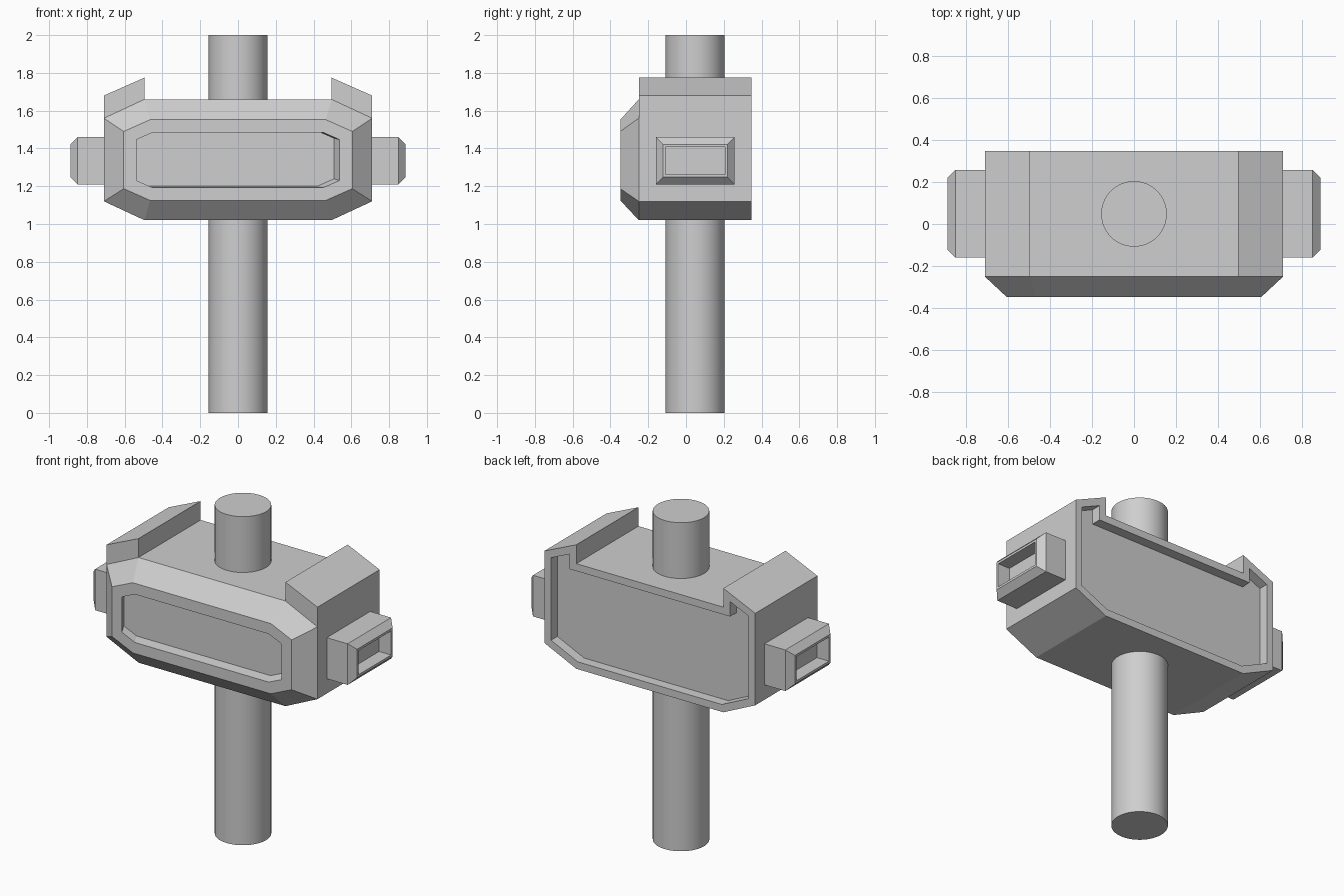
import bpy, bmesh
from mathutils import Vector

if "Cube" in bpy.data.objects:
    bpy.data.objects.remove(bpy.data.objects["Cube"], do_unlink=True)

grey = bpy.data.materials.new("light_grey")
grey.use_nodes = True
colour = (0.62, 0.62, 0.62, 1)
grey.diffuse_color = colour
grey.node_tree.nodes["Principled BSDF"].inputs["Base Color"].default_value = colour


def loft(name, rings, inset, recess, cap_start=True):
    """Join rings of points, close the ends and sink a recess in the last one."""
    bm = bmesh.new()
    loops = [[bm.verts.new(p) for p in ring] for ring in rings]
    count = len(loops[0])
    for a, b in zip(loops, loops[1:]):
        for i in range(count):
            j = (i + 1) % count
            bm.faces.new((a[i], a[j], b[j], b[i]))
    if cap_start:
        bm.faces.new(loops[0][::-1])
    end = bm.faces.new(loops[-1])
    bmesh.ops.recalc_face_normals(bm, faces=bm.faces[:])
    # The first inset makes the rim, the second makes the recess walls
    bmesh.ops.inset_individual(bm, faces=[end], thickness=inset, use_even_offset=True)
    bmesh.ops.inset_individual(bm, faces=[end], thickness=0.0005, use_even_offset=True)
    bmesh.ops.translate(bm, verts=end.verts[:], vec=Vector(recess))
    mesh = bpy.data.meshes.new(name)
    bm.to_mesh(mesh)
    bm.free()
    mesh.materials.append(grey)
    obj = bpy.data.objects.new(name, mesh)
    bpy.context.collection.objects.link(obj)
    return obj


def mirrored(half, y):
    """Full outline at depth y from the points of its +x half."""
    full = half + [(-x, z) for x, z in reversed(half)]
    return [(x, y, z) for x, z in full]


FRONT, SHOULDER, BACK = -0.348, -0.25, 0.348

# Housing with two raised ears and a recessed back panel
housing = [(0.495, 1.02), (0.71, 1.12), (0.71, 1.68), (0.495, 1.775), (0.495, 1.66)]
loft("housing", [mirrored(housing, SHOULDER), mirrored(housing, BACK)],
     0.045, (0, -0.06, 0))

# Sloping front bezel with a sunken panel
outer = [(0.495, 1.02), (0.71, 1.12), (0.71, 1.56), (0.495, 1.66)]
inner = [(0.465, 1.125), (0.605, 1.187), (0.605, 1.49), (0.465, 1.552)]
loft("front_bezel", [mirrored(outer, SHOULDER), mirrored(inner, FRONT)],
     0.067, (-0.03, 0.06, 0.008), cap_start=False)


# Hollow side pods with chamfered ends
def rectangle(x, trim):
    y0, y1, z0, z1 = -0.16 + trim, 0.258 - trim, 1.21 + trim, 1.46 - trim
    return [(x, y0, z0), (x, y1, z0), (x, y1, z1), (x, y0, z1)]


for side, s in (("left", 1), ("right", -1)):
    loft(side + "_pod",
         [rectangle(s * 0.70, 0), rectangle(s * 0.85, 0), rectangle(s * 0.887, 0.038)],
         0.014, (-s * 0.08, 0, 0))

# Round pole through the housing
bpy.ops.mesh.primitive_cylinder_add(vertices=64, radius=0.156, depth=2,
                                    location=(0, 0.048, 1))
pole = bpy.context.object
pole.name = "pole"
pole.data.materials.append(grey)
bpy.ops.object.shade_smooth_by_angle()
